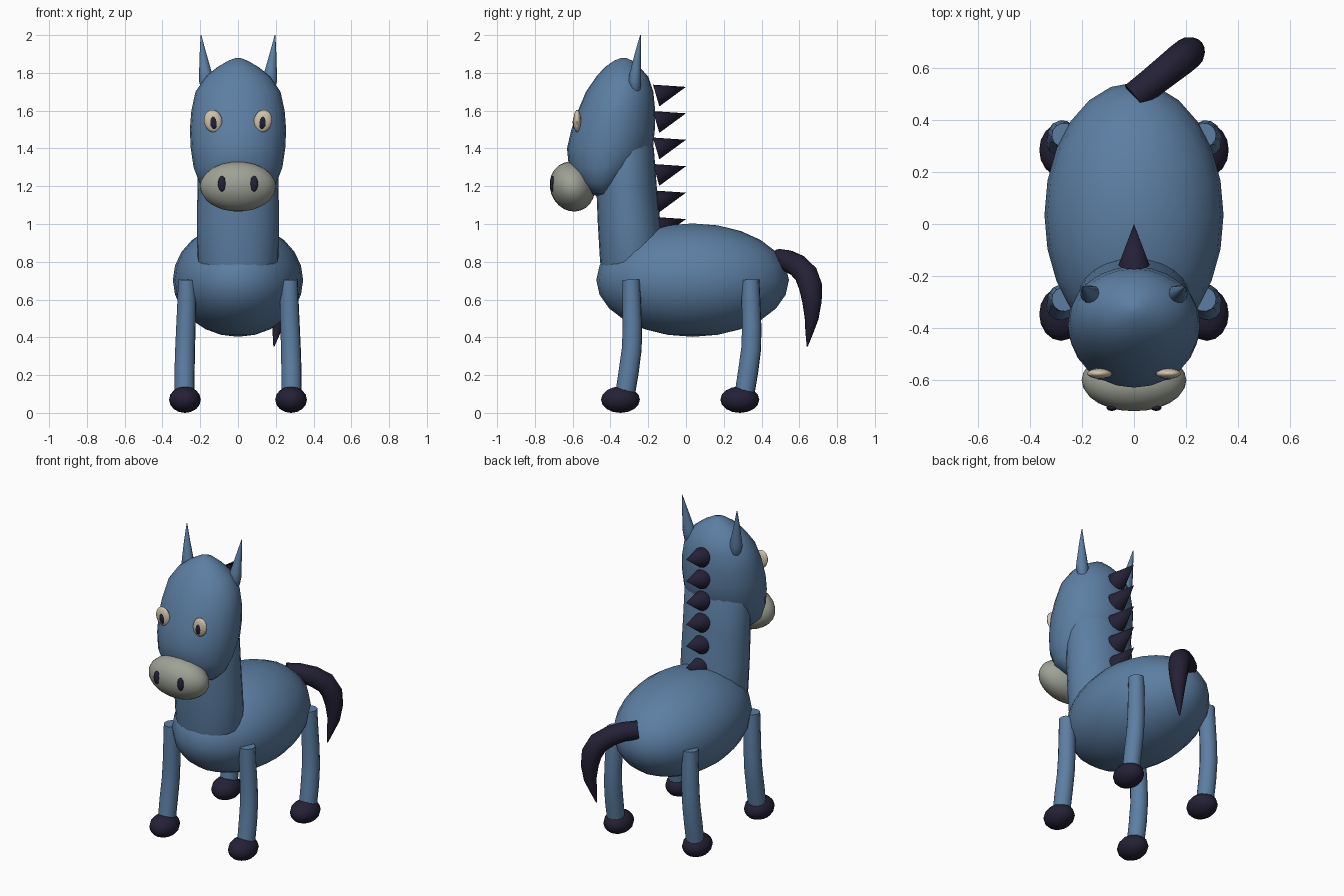
import bpy, bmesh, math
from mathutils import Vector, Matrix

if "Cube" in bpy.data.objects:
    bpy.data.objects.remove(bpy.data.objects["Cube"])


def material(name, rgb):
    m = bpy.data.materials.new(name)
    m.diffuse_color = (*rgb, 1)
    m.use_nodes = True
    m.node_tree.nodes["Principled BSDF"].inputs["Base Color"].default_value = m.diffuse_color
    return m


BLUE = material("coat blue", (0.107, 0.21, 0.365))
DARK = material("dark navy", (0.017, 0.015, 0.036))
GREY = material("muzzle grey", (0.34, 0.36, 0.30))
CREAM = material("eye cream", (0.62, 0.54, 0.40))


def finish(bm, name, mat, angle=50):
    bmesh.ops.recalc_face_normals(bm, faces=bm.faces)
    mesh = bpy.data.meshes.new(name)
    bm.to_mesh(mesh)
    bm.free()
    mesh.materials.append(mat)
    ob = bpy.data.objects.new(name, mesh)
    bpy.context.collection.objects.link(ob)
    bpy.ops.object.select_all(action='DESELECT')
    bpy.context.view_layer.objects.active = ob
    ob.select_set(True)
    bpy.ops.object.shade_smooth_by_angle(angle=math.radians(angle))
    return ob


def ellipsoid(name, mat, centre, radii, seg=24, rings=12, tilt=0, roll=0, turn=0):
    bm = bmesh.new()
    mtx = (Matrix.Translation(centre) @ Matrix.Rotation(turn, 4, 'Z')
           @ Matrix.Rotation(tilt, 4, 'X') @ Matrix.Rotation(roll, 4, 'Y')
           @ Matrix.Diagonal((*radii, 1)))
    bmesh.ops.create_uvsphere(bm, u_segments=seg, v_segments=rings, radius=1, matrix=mtx)
    return finish(bm, name, mat)


def skin(name, mat, rings):
    """Join rings of points into a closed skin."""
    bm = bmesh.new()
    loops = [[bm.verts.new(p) for p in ring] for ring in rings]
    n = len(loops[0])
    for a, b in zip(loops, loops[1:]):
        for i in range(n):
            j = (i + 1) % n
            bm.faces.new((a[i], a[j], b[j], b[i]))
    bm.faces.new(loops[0])
    bm.faces.new(loops[-1])
    return finish(bm, name, mat)


def loft(name, mat, sections, n=24):
    """Horizontal ellipses: (z, x centre, y front, y back, x radius)."""
    rings = []
    for z, x, y0, y1, rx in sections:
        rings.append([(x + rx * math.cos(t), (y0 + y1) / 2 + (y1 - y0) / 2 * math.sin(t), z)
                      for t in (2 * math.pi * i / n for i in range(n))])
    return skin(name, mat, rings)


def tube(name, mat, path, n=12):
    """Round tube through (x, y, z, radius) points."""
    pts = [Vector(p[:3]) for p in path]
    rings = []
    for k, p in enumerate(pts):
        d = (pts[min(k + 1, len(pts) - 1)] - pts[max(k - 1, 0)]).normalized()
        u = d.cross(Vector((-0.62, 0.78, 0))).normalized()
        v = d.cross(u)
        r = path[k][3]
        rings.append([p + r * (u * math.cos(t) + v * math.sin(t))
                      for t in (2 * math.pi * i / n for i in range(n))])
    return skin(name, mat, rings)


# Body, neck and head
ellipsoid("body", BLUE, (0, 0.035, 0.703), (0.345, 0.51, 0.3))
loft("neck", BLUE, [(0.77, 0, -0.45, -0.11, 0.205), (0.80, 0, -0.455, -0.115, 0.215),
                    (1.0, 0, -0.467, -0.135, 0.217), (1.2, 0, -0.475, -0.155, 0.215),
                    (1.4, 0, -0.47, -0.17, 0.21), (1.5, 0, -0.45, -0.20, 0.17)])
loft("head", BLUE, [(1.145, 0, -0.46, -0.40, 0.05), (1.16, 0, -0.51, -0.37, 0.14),
                    (1.22, 0, -0.58, -0.32, 0.205), (1.30, 0, -0.62, -0.24, 0.235),
                    (1.40, 0, -0.63, -0.175, 0.25), (1.50, 0, -0.607, -0.165, 0.255),
                    (1.60, 0, -0.572, -0.163, 0.247), (1.70, 0, -0.53, -0.173, 0.225),
                    (1.78, 0, -0.475, -0.20, 0.172), (1.83, 0, -0.43, -0.245, 0.11),
                    (1.865, 0, -0.38, -0.285, 0.05), (1.88, 0, -0.34, -0.32, 0.01)])
ellipsoid("muzzle", GREY, (0, -0.602, 1.198), (0.202, 0.118, 0.134), tilt=0.35)

# Face and ears, mirrored left and right
for s, side in ((-1, "left"), (1, "right")):
    ellipsoid(side + "_eye", CREAM, (s * 0.132, -0.576, 1.545), (0.048, 0.02, 0.06),
              16, 10, roll=s * 0.2)
    ellipsoid(side + "_pupil", DARK, (s * 0.13, -0.588, 1.538), (0.02, 0.012, 0.036),
              12, 8, roll=s * 0.1)
    ellipsoid(side + "_nostril", DARK, (s * 0.085, -0.708, 1.213), (0.021, 0.012, 0.042), 12, 8)
    loft(side + "_ear", BLUE, [(1.685, s * 0.165, -0.275, -0.26, 0.01),
                               (1.71, s * 0.165, -0.298, -0.242, 0.03),
                               (1.76, s * 0.167, -0.306, -0.237, 0.04),
                               (1.80, s * 0.172, -0.298, -0.237, 0.034),
                               (1.90, s * 0.185, -0.272, -0.238, 0.018),
                               (2.0, s * 0.196, -0.243, -0.239, 0.002)], 12)

# Legs and hooves
for s, side in ((-1, "left"), (1, "right")):
    for dy, end in ((0, "front"), (0.632, "hind")):
        tube(f"{end}_{side}_leg", BLUE,
             [(s * 0.27, dy - 0.29, 0.705, 0.047), (s * 0.271, dy - 0.288, 0.60, 0.05),
              (s * 0.276, dy - 0.284, 0.45, 0.052), (s * 0.28, dy - 0.287, 0.34, 0.053),
              (s * 0.283, dy - 0.303, 0.22, 0.054), (s * 0.283, dy - 0.322, 0.10, 0.053)])
        ellipsoid(f"{end}_{side}_hoof", DARK, (s * 0.281, dy - 0.347, 0.07),
                  (0.084, 0.103, 0.07), 16, 8)

# Mane spikes down the back of the neck
for i in range(6):
    base, tip = Vector((0, -0.158, 1.68 - 0.14 * i)), Vector((0, 0, 1.726 - 0.14 * i))
    axis = tip - base
    bm = bmesh.new()
    bmesh.ops.create_cone(bm, cap_ends=True, segments=16, radius1=0.06, radius2=0,
                          depth=axis.length,
                          matrix=Matrix.Translation((base + tip) / 2)
                          @ axis.to_track_quat('Z', 'Y').to_matrix().to_4x4())
    finish(bm, f"mane_spike_{i + 1}", DARK)

# Tail sweeping out to one side
tail = [(0.49, 0.812, 0.056), (0.54, 0.805, 0.057), (0.59, 0.78, 0.06), (0.635, 0.735, 0.063),
        (0.659, 0.67, 0.062), (0.667, 0.59, 0.052), (0.665, 0.50, 0.037),
        (0.652, 0.42, 0.02), (0.642, 0.352, 0.003)]
tube("tail", DARK, [((y - 0.49) * 1.25, y, z, r) for y, z, r in tail], 16)
